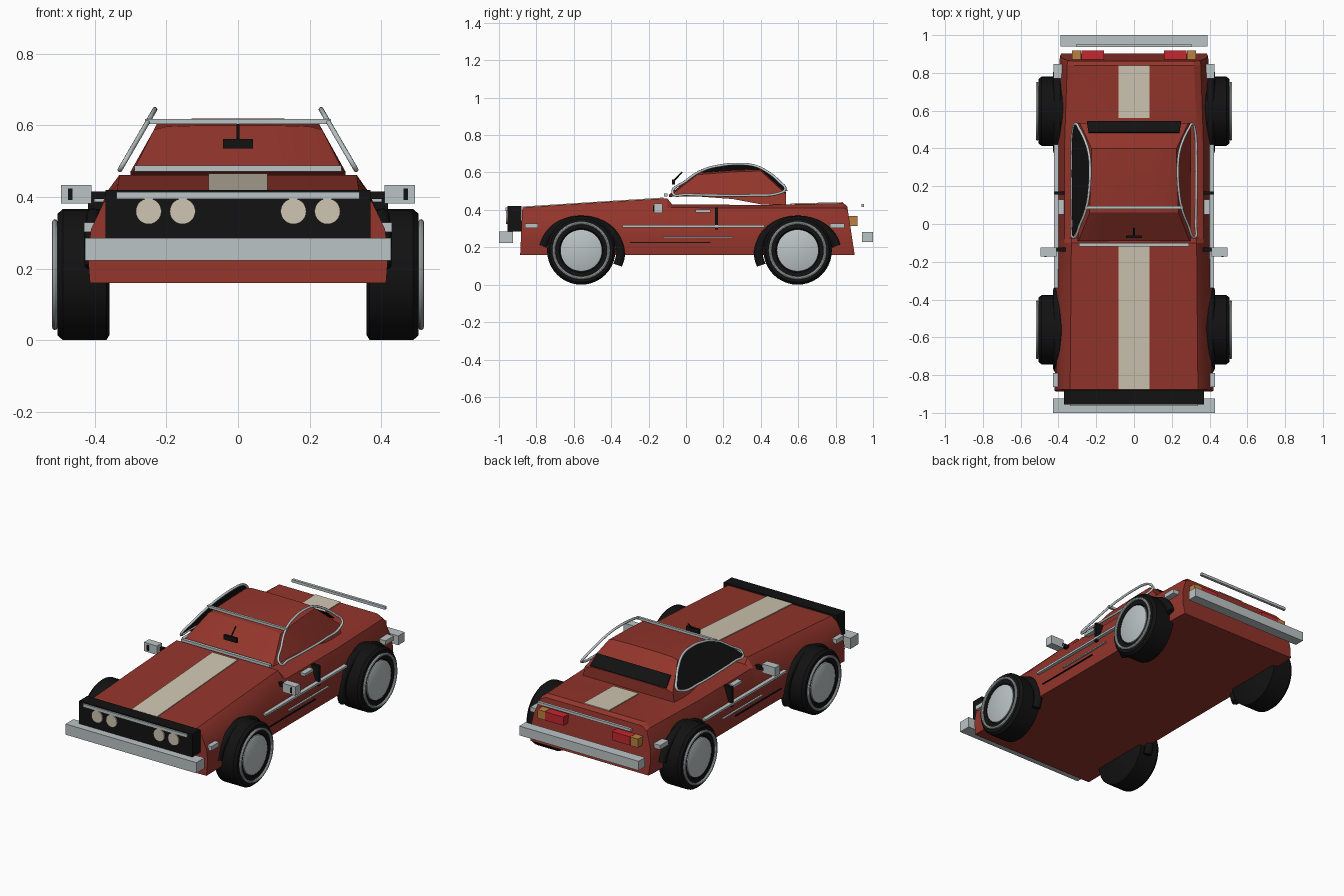
import bpy, bmesh, math
from mathutils import Vector

cube = bpy.data.objects.get("Cube")
if cube:
    bpy.data.objects.remove(cube)


def material(name, r, g, b):
    m = bpy.data.materials.new(name)
    m.use_nodes = True
    m.diffuse_color = (r, g, b, 1)
    m.node_tree.nodes["Principled BSDF"].inputs["Base Color"].default_value = (r, g, b, 1)
    return m


RED = material("body red", 0.29, 0.035, 0.024)
BLACK = material("black trim", 0.006, 0.006, 0.006)
CHROME = material("chrome grey", 0.50, 0.55, 0.56)
CREAM = material("cream", 0.62, 0.56, 0.44)
LAMP_RED = material("tail lamp red", 0.55, 0.02, 0.03)
AMBER = material("amber", 0.50, 0.22, 0.05)


def link(name, data, mat):
    data.materials.append(mat)
    ob = bpy.data.objects.new(name, data)
    bpy.context.collection.objects.link(ob)
    return ob


def finish(name, bm, mat, smooth=None):
    bmesh.ops.recalc_face_normals(bm, faces=bm.faces)
    me = bpy.data.meshes.new(name)
    bm.to_mesh(me)
    bm.free()
    ob = link(name, me, mat)
    if smooth:
        bpy.ops.object.select_all(action="DESELECT")
        ob.select_set(True)
        bpy.context.view_layer.objects.active = ob
        bpy.ops.object.shade_smooth_by_angle(angle=math.radians(smooth))
    return ob


def box(name, mat, xs, ys, zs):
    bm = bmesh.new()
    bmesh.ops.create_cube(bm, size=1)
    for v in bm.verts:
        v.co = [r[0] + (r[1] - r[0]) * (c + 0.5) for r, c in zip((xs, ys, zs), v.co)]
    return finish(name, bm, mat)


def pair(name, mat, xs, ys, zs):
    for side, s in (("left", 1), ("right", -1)):
        box(f"{side}_{name}", mat, sorted(s * x for x in xs), ys, zs)


def plate(name, mat, points, thick=0.006):
    bm = bmesh.new()
    face = bm.faces.new([bm.verts.new(p) for p in points])
    bm.normal_update()
    shift = face.normal * thick
    new = bmesh.ops.extrude_face_region(bm, geom=[face], use_keep_orig=True)["geom"]
    bmesh.ops.translate(bm, vec=shift, verts=[g for g in new if isinstance(g, bmesh.types.BMVert)])
    return finish(name, bm, mat)


def tube(name, mat, points, radius, closed=False):
    cu = bpy.data.curves.new(name, "CURVE")
    cu.dimensions = "3D"
    cu.bevel_depth, cu.bevel_resolution, cu.resolution_u = radius, 2, 6
    cu.use_fill_caps = True
    sp = cu.splines.new("BEZIER")
    sp.bezier_points.add(len(points) - 1)
    for bp, p in zip(sp.bezier_points, points):
        bp.co = p
        bp.handle_left_type = bp.handle_right_type = "AUTO"
    sp.use_cyclic_u = closed
    return link(name, cu, mat)


def loft(name, mat, halves, smooth):
    """Skin mirrored half sections, each running from the bottom edge to the top edge."""
    bm = bmesh.new()
    rings = []
    for half in halves:
        full = half + [(-x, y, z) for x, y, z in reversed(half)]
        rings.append([bm.verts.new(p) for p in full])
    n = len(rings[0])
    for a, b in zip(rings, rings[1:]):
        for i in range(n):
            j = (i + 1) % n
            bm.faces.new((a[i], a[j], b[j], b[i]))
    bm.faces.new(rings[0])
    bm.faces.new(rings[-1])
    return finish(name, bm, mat, smooth)


def lathe(name, mat, profile, centre, side, steps=40):
    """Spin (x, radius) points about an axle parallel to x."""
    bm = bmesh.new()
    vs = [bm.verts.new((side * x, centre[0], centre[1] + r)) for x, r in profile]
    edges = [bm.edges.new(e) for e in zip(vs, vs[1:])]
    bmesh.ops.spin(bm, geom=vs + edges, cent=(0, *centre), axis=(1, 0, 0),
                   angle=math.tau, steps=steps)
    bmesh.ops.remove_doubles(bm, verts=bm.verts, dist=0.0005)
    return finish(name, bm, mat, 35)


# Body shell: y, width factor, shoulder height, deck height, backward rake of the lower edge
stations = [(-0.875, 1.01, 0.385, 0.413, -0.012), (-0.5, 1.0, 0.395, 0.438, 0),
            (-0.1, 0.99, 0.41, 0.462, 0), (-0.075, 0.99, 0.412, 0.43, 0),
            (0.4, 0.99, 0.41, 0.426, 0), (0.84, 0.95, 0.41, 0.436, 0.03),
            (0.862, 0.94, 0.40, 0.42, 0.04)]
body = []
for y, w, shoulder, deck, rake in stations:
    section = [(0.41, 0.16), (0.416, 0.24), (0.407, 0.31), (0.372, shoulder), (0.335, deck)]
    body.append([(x * w, y + rake * (deck - z) / 0.26, z) for x, z in section])
loft("body", RED, body, 25)

# Cabin: y, lower edge, roof height
cabin = []
for y, low, top in [(-0.09, 0.472, 0.482), (0.06, 0.472, 0.6), (0.25, 0.458, 0.615),
                    (0.4, 0.43, 0.62), (0.535, 0.422, 0.495)]:
    wide = 0.3 - (top - 0.47) * 0.5
    cabin.append([(0.3, y, low), (wide, y, top - 0.012), (wide * 0.85, y, top - 0.003),
                  (wide * 0.4, y, top)])
loft("cabin", RED, cabin, 30)

# Side window frames, and the dark pane on one side
outline = [(-0.07, 0.487), (0.0, 0.555), (0.09, 0.612), (0.19, 0.638), (0.28, 0.645),
           (0.37, 0.635), (0.44, 0.6), (0.5, 0.55), (0.53, 0.51), (0.5, 0.49),
           (0.35, 0.478), (0.15, 0.478), (0.0, 0.482)]
for side, s in (("left", 1), ("right", -1)):
    loop = [(s * (0.328 - (z - 0.48) * 0.58), y, z) for y, z in outline]
    tube(f"{side}_window_frame", CHROME, loop, 0.007, True)
    if s < 0:
        plate("right_window", BLACK, loop, 0.003)

# Screen trim, rear window and inside mirror
box("screen_lower_trim", CHROME, (-0.29, 0.29), (-0.118, -0.1), (0.472, 0.488))
box("screen_upper_trim", CHROME, (-0.26, 0.26), (0.08, 0.094), (0.604, 0.618))
plate("rear_window", BLACK, [(-0.24, 0.482, 0.553), (0.24, 0.482, 0.553),
                             (0.25, 0.54, 0.5), (-0.25, 0.54, 0.5)], 0.006)
box("inside_mirror", BLACK, (-0.042, 0.042), (-0.075, -0.06), (0.535, 0.562))
tube("inside_mirror_stem", BLACK, [(0, -0.066, 0.555), (0, -0.02, 0.602)], 0.004)

# Cream stripes
for name, y0, z0, y1, z1 in (("hood", -0.875, 0.413, -0.12, 0.461), ("boot", 0.56, 0.43, 0.84, 0.436)):
    plate(f"{name}_stripe", CREAM, [(-0.083, y0, z0), (0.083, y0, z0),
                                    (0.083, y1, z1), (-0.083, y1, z1)], 0.005)

# Nose
box("grille", BLACK, (-0.37, 0.37), (-0.955, -0.88), (0.285, 0.42))
box("grille_trim", CHROME, (-0.34, 0.34), (-0.964, -0.95), (0.395, 0.414))
box("front_bumper", CHROME, (-0.428, 0.428), (-1.0, -0.925), (0.222, 0.285))
for i, x in enumerate((-0.25, -0.155, 0.155, 0.25)):
    bm = bmesh.new()
    bmesh.ops.create_cone(bm, cap_ends=True, segments=28, radius1=0.036, radius2=0.036, depth=0.012)
    for v in bm.verts:
        v.co = Vector((v.co.x + x, v.co.z - 0.956, v.co.y + 0.36))
    finish(f"headlight_{i + 1}", bm, CREAM, 35)

# Tail
box("rear_bumper", CHROME, (-0.39, 0.39), (0.94, 1.0), (0.228, 0.283))
box("tail_bar", CHROME, (-0.305, 0.305), (0.937, 0.953), (0.416, 0.432))
pair("tail_lamp", LAMP_RED, (0.158, 0.278), (0.865, 0.918), (0.315, 0.366))
pair("rear_indicator", AMBER, (0.28, 0.328), (0.865, 0.918), (0.315, 0.366))

# Side trim, handles and mirrors
pair("side_strip", CHROME, (0.395, 0.423), (-0.34, 0.42), (0.306, 0.318))
pair("lower_strip", CHROME, (0.4, 0.42), (-0.12, 0.25), (0.25, 0.257))
pair("sill_line", BLACK, (0.4, 0.418), (-0.3, 0.13), (0.222, 0.227))
pair("front_marker", CHROME, (0.4, 0.43), (-0.862, -0.79), (0.302, 0.328))
pair("rear_marker", CHROME, (0.375, 0.425), (0.77, 0.848), (0.302, 0.328))
pair("door_handle", CHROME, (0.36, 0.402), (0.05, 0.13), (0.386, 0.402))
pair("door_post", BLACK, (0.36, 0.42), (0.156, 0.172), (0.295, 0.412))
pair("mirror_arm", BLACK, (0.355, 0.42), (-0.145, -0.125), (0.395, 0.415))
pair("mirror", CHROME, (0.41, 0.495), (-0.172, -0.125), (0.382, 0.434))
pair("mirror_inset", BLACK, (0.463, 0.475), (-0.176, -0.17), (0.392, 0.424))

# Wheels and arch flares
tyre = [(0.36, 0), (0.36, 0.17), (0.368, 0.183), (0.49, 0.183), (0.505, 0.17), (0.505, 0.118), (0.49, 0.112), (0.49, 0)]
hub = [(0.485, 0), (0.485, 0.112), (0.506, 0.112), (0.51, 0.104), (0.51, 0)]
ring = [(0.512 + 0.008 * math.cos(a), 0.147 + 0.008 * math.sin(a))
        for a in [math.tau * i / 8 for i in range(9)]]
for end, y, facing in (("front", -0.56, 1), ("rear", 0.597, -1)):
    for side, s in (("left", 1), ("right", -1)):
        for part, mat, profile in (("tyre", BLACK, tyre), ("hub", CHROME, hub), ("rim_ring", CHROME, ring)):
            lathe(f"{end}_{side}_{part}", mat, profile, (y, 0.183), s)
        arc = [math.radians(-22 + 190 * i / 14) for i in range(15)]
        flare = [(s * 0.405, y + facing * 0.21 * math.cos(a), 0.17 + 0.175 * math.sin(a)) for a in arc]
        tube(f"{end}_{side}_arch_flare", BLACK, flare, 0.024)
